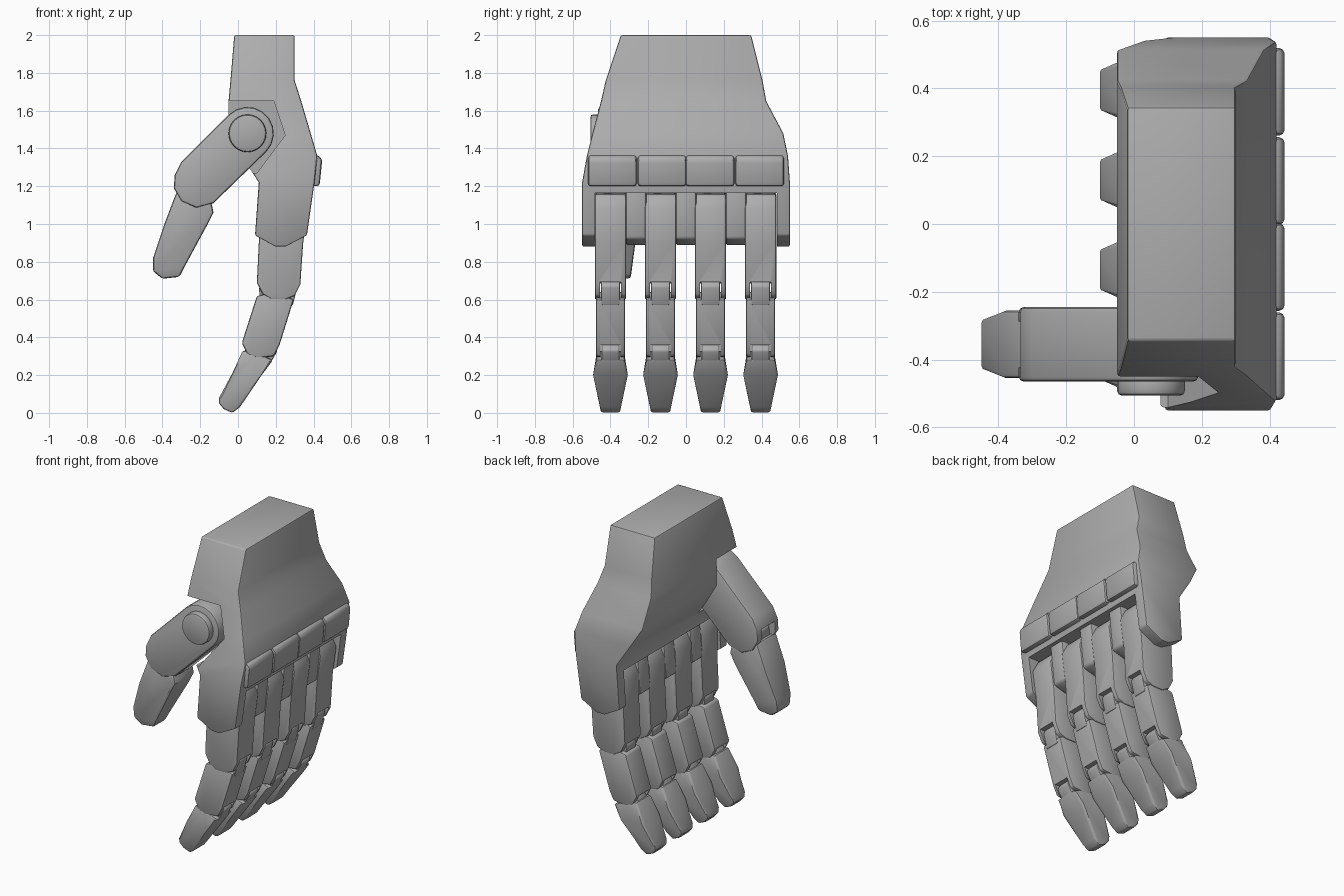
import bpy, bmesh, math

old = bpy.data.objects.get("Cube")
if old:
    bpy.data.objects.remove(old, do_unlink=True)

grey = bpy.data.materials.new("plain_grey")
grey.use_nodes = True
grey.diffuse_color = (0.42, 0.42, 0.42, 1)
grey.node_tree.nodes["Principled BSDF"].inputs["Base Color"].default_value = grey.diffuse_color


def loft(name, rings):
    """Skin a list of equal-length point rings and close both ends."""
    bm = bmesh.new()
    loops = [[bm.verts.new(p) for p in ring] for ring in rings]
    n = len(loops[0])
    for a, b in zip(loops, loops[1:]):
        for i in range(n):
            j = (i + 1) % n
            bm.faces.new((a[i], a[j], b[j], b[i]))
    bm.faces.new(loops[0])
    bm.faces.new(loops[-1])
    bmesh.ops.recalc_face_normals(bm, faces=bm.faces)
    mesh = bpy.data.meshes.new(name)
    bm.to_mesh(mesh)
    bm.free()
    mesh.materials.append(grey)
    ob = bpy.data.objects.new(name, mesh)
    bpy.context.collection.objects.link(ob)
    return ob


def prism(name, outline, y, half, taper=None):
    """Extrude an x-z outline along y; taper gives half width by height."""
    width = taper or (lambda z: half)
    return loft(name, [[(x, y + s * width(z), z) for x, z in outline] for s in (-1, 1)])


def finish(ob, bevel=0.012, cutters=(), angle=35):
    """Bevel, cut, bake the modifiers and smooth the shallow edges."""
    if bevel:
        m = ob.modifiers.new("bevel", "BEVEL")
        m.width, m.segments = bevel, 2
        m.limit_method, m.angle_limit = "ANGLE", math.radians(40)
    for c in cutters:
        m = ob.modifiers.new("cut", "BOOLEAN")
        m.operation, m.solver, m.object = "DIFFERENCE", "EXACT", c
    bpy.context.view_layer.update()
    dg = bpy.context.evaluated_depsgraph_get()
    baked = bpy.data.meshes.new_from_object(ob.evaluated_get(dg))
    ob.modifiers.clear()
    ob.data = baked
    baked.shade_smooth()
    baked.set_sharp_from_angle(angle=math.radians(angle))
    for c in cutters:
        bpy.data.objects.remove(c, do_unlink=True)
    return ob


# Hand body: stations of height, x range, y range
stations = [
    (2.0, -0.02, 0.30, -0.345, 0.345),
    (1.76, -0.04, 0.30, -0.425, 0.405),
    (1.65, -0.05, 0.335, -0.45, 0.425),
    (1.48, -0.05, 0.385, -0.495, 0.515),
    (1.36, 0.02, 0.42, -0.525, 0.54),
    (1.22, 0.11, 0.405, -0.55, 0.55),
    (0.94, 0.09, 0.365, -0.55, 0.55),
    (0.88, 0.2, 0.25, -0.55, 0.55),
]
body = loft("hand_body", [[(a, c, z), (b, c, z), (b, d, z), (a, d, z)]
                          for z, a, b, c, d in stations])
finger_slot = prism("slot_cutter", [(-1, 0.5), (1, 0.5), (1, 1.165), (-1, 1.165)], 0, 0.482)
thumb_notch = prism("notch_cutter", [(-0.4, 1.65), (0.19, 1.65), (0.25, 1.47),
                                     (0.1, 1.27), (-0.4, 1.27)], -0.64, 0.4)
finish(body, 0.01, (finger_slot, thumb_notch))

# Knuckle plates on the back of the hand
for i, y in enumerate((-0.39, -0.127, 0.127, 0.39)):
    finish(prism(f"knuckle_plate_{i + 1}",
                 [(0.38, 1.365), (0.425, 1.365), (0.446, 1.34), (0.432, 1.2), (0.36, 1.2)],
                 y, 0.129), 0.018)

# Dividers between the fingers
for i in range(3):
    finish(prism(f"finger_divider_{i + 1}",
                 [(0.12, 1.19), (0.1, 0.95), (0.22, 0.885), (0.345, 0.92), (0.375, 1.19)],
                 (i - 1) * 0.265, 0.055), 0.015)

# One finger: three links joined by forks and tongues
lower = prism("finger_base", [
    (0.11, 1.08), (0.14, 1.14), (0.22, 1.165), (0.33, 1.155), (0.37, 1.08), (0.345, 0.9),
    (0.33, 0.68), (0.30, 0.62), (0.25, 0.6), (0.18, 0.6), (0.13, 0.63), (0.10, 0.69),
    (0.11, 0.9)], 0, 0.083)
finish(lower, 0.01, [prism("fork_cutter", [(0, 0.5), (0, 0.68), (0.5, 0.7), (0.5, 0.5)], 0, 0.055)])

middle = prism("finger_middle", [
    (0.1, 0.62), (0.02, 0.37), (0.05, 0.31), (0.1, 0.29), (0.19, 0.3), (0.22, 0.36),
    (0.295, 0.6), (0.2, 0.64)], 0, 0.077)
finish(middle, 0.012, [prism("fork_cutter", [(-0.1, 0.37), (-0.1, 0.2), (0.4, 0.2), (0.4, 0.355)], 0, 0.053)])
middle_tongue = finish(prism("middle_tongue", [
    (0.12, 0.58), (0.11, 0.66), (0.15, 0.72), (0.28, 0.72), (0.315, 0.67), (0.29, 0.57)],
    0, 0.05), 0.008)


def tip_width(z):
    return 0.05 + 0.032 * min(1, z / 0.19) - max(0, z - 0.2) * 0.08


tip = finish(prism("finger_tip", [
    (0.025, 0.33), (-0.03, 0.21), (-0.1, 0.08), (-0.1, 0.05), (-0.075, 0.02), (-0.03, 0.0),
    (0.01, 0.03), (0.125, 0.2), (0.185, 0.28), (0.1, 0.315)], 0, 0, tip_width), 0.01)
tip_tongue = finish(prism("tip_tongue", [
    (0.03, 0.32), (0.06, 0.375), (0.18, 0.375), (0.21, 0.33), (0.17, 0.26), (0.05, 0.27)],
    0, 0.048), 0.008)

# Repeat the finger across the hand
for part in (lower, middle, middle_tongue, tip, tip_tongue):
    base = part.name
    part.name = base + "_1"
    part.location.y = -0.4
    for i in range(1, 4):
        twin = bpy.data.objects.new(f"{base}_{i + 1}", part.data)
        twin.location.y = -0.4 + i * 0.265
        bpy.context.collection.objects.link(twin)

# Thumb base with a rounded head and a forked end
THUMB_Y = -0.355
pivot_x, pivot_z = 0.05, 1.48
head = [(pivot_x + 0.14 * math.cos(math.radians(a)), pivot_z + 0.14 * math.sin(math.radians(a)))
        for a in range(-45, 136, 20)]
thumb_base = prism("thumb_base", head + [
    (-0.3, 1.33), (-0.335, 1.26), (-0.34, 1.19), (-0.3, 1.12), (-0.22, 1.085), (-0.13, 1.11)],
    THUMB_Y, 0.11)
finish(thumb_base, 0.015, [prism("fork_cutter", [
    (-0.45, 1.3), (-0.25, 1.22), (-0.17, 1.12), (-0.08, 0.95), (-0.5, 0.95)], THUMB_Y, 0.068)])

# Thumb tip, tongue and pivot pin
finish(prism("thumb_tip", [
    (-0.325, 1.17), (-0.39, 1.0), (-0.45, 0.82), (-0.45, 0.75), (-0.40, 0.71), (-0.31, 0.72),
    (-0.29, 0.76), (-0.16, 1.0), (-0.13, 1.06), (-0.14, 1.11), (-0.23, 1.15)],
    THUMB_Y, 0, lambda z: 0.062 + 0.038 * min(1, (z - 0.71) / 0.29)), 0.014)
finish(prism("thumb_tongue", [
    (-0.31, 1.14), (-0.305, 1.22), (-0.25, 1.25), (-0.17, 1.2), (-0.13, 1.12), (-0.17, 1.04)],
    THUMB_Y, 0.062), 0.01)
pin = [(pivot_x + 0.1 * math.cos(math.tau * k / 24), pivot_z + 0.1 * math.sin(math.tau * k / 24))
       for k in range(24)]
finish(prism("thumb_pin", pin, -0.475, 0.031), 0.014)
